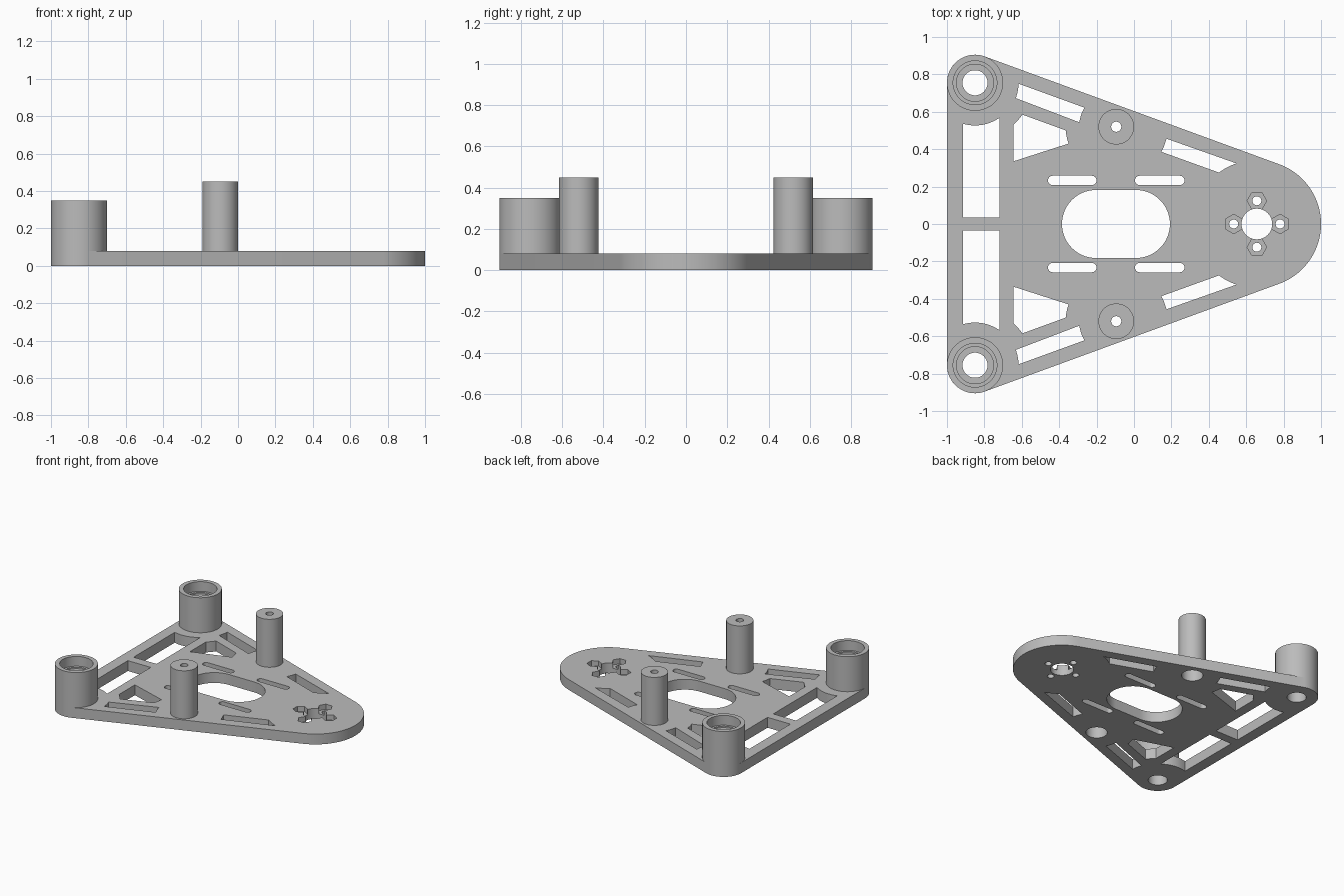
import bpy
import bmesh
from math import sin, cos, pi, atan2

cube = bpy.data.objects.get("Cube")
if cube:
    bpy.data.objects.remove(cube, do_unlink=True)

grey = bpy.data.materials.new("plain grey")
grey.use_nodes = True
grey.diffuse_color = (0.5, 0.5, 0.5, 1)
grey.node_tree.nodes["Principled BSDF"].inputs["Base Color"].default_value = (0.5, 0.5, 0.5, 1)

THICK = 0.08
CORNER = (-0.85, 0.755)
POST = (-0.095, 0.52)
NOSE = (0.657, 0)
SIDES = {"left": -1, "right": 1}  # filled below by y sign


def arc(c, r, a0, a1, n=24):
    """Points along an arc, both ends included."""
    return [(c[0] + r * cos(a0 + (a1 - a0) * i / n),
             c[1] + r * sin(a0 + (a1 - a0) * i / n)) for i in range(n + 1)]


def circle(c, r, n=48, start=0.0):
    return arc(c, r, start, start + 2 * pi, n)[:-1]


def slot(x0, x1, y, r, n=12):
    """Stadium outline between two x limits."""
    return (arc((x1 - r, y), r, -pi / 2, pi / 2, n)
            + arc((x0 + r, y), r, pi / 2, 3 * pi / 2, n))


def arc_between(c, p, q, n=6):
    """Shorter arc around c running from point p to point q."""
    a0, a1 = (atan2(k[1] - c[1], k[0] - c[0]) for k in (p, q))
    if a1 - a0 > pi:
        a1 -= 2 * pi
    if a1 - a0 < -pi:
        a1 += 2 * pi
    r = ((p[0] - c[0]) ** 2 + (p[1] - c[1]) ** 2) ** 0.5
    return arc(c, r, a0, a1, n)


def finish(name, bm):
    mesh = bpy.data.meshes.new(name)
    bm.to_mesh(mesh)
    bm.free()
    mesh.materials.append(grey)
    obj = bpy.data.objects.new(name, mesh)
    bpy.context.collection.objects.link(obj)
    return obj


def activate(obj):
    bpy.ops.object.select_all(action='DESELECT')
    obj.select_set(True)
    bpy.context.view_layer.objects.active = obj


def prism(name, points, z0, z1):
    bm = bmesh.new()
    low = [bm.verts.new((x, y, z0)) for x, y in points]
    high = [bm.verts.new((x, y, z1)) for x, y in points]
    bm.faces.new(low)
    bm.faces.new(high)
    for i in range(len(points)):
        j = (i + 1) % len(points)
        bm.faces.new((low[i], low[j], high[j], high[i]))
    bmesh.ops.recalc_face_normals(bm, faces=bm.faces)
    return finish(name, bm)


def lathe(name, c, profile, n=64):
    """Revolve an open (radius, z) profile around a vertical axis."""
    bm = bmesh.new()
    rings = [[bm.verts.new((x, y, z)) for x, y in circle(c, r, n)] for r, z in profile]
    for a, b in zip(rings, rings[1:]):
        for i in range(n):
            j = (i + 1) % n
            bm.faces.new((a[i], a[j], b[j], b[i]))
    obj = finish(name, bm)
    activate(obj)
    bpy.ops.object.shade_smooth_by_angle()
    return obj


def flip(points, s):
    return [(x, y * s) for x, y in points]


# Plate outline: rounded nose and two rounded rear corners
tilt = 1.219
outline = (arc((0.66, 0), 0.34, -tilt, tilt, 48)
           + arc(CORNER, 0.15, tilt, pi)
           + flip(arc(CORNER, 0.15, pi, tilt), -1))
plate = prism("base_plate", outline, 0, THICK)

# Through openings that repeat on both sides
rear_window = ([(-0.915, 0.035), (-0.72, 0.035)]
               + arc_between(CORNER, (-0.72, 0.567), (-0.915, 0.536)))
inner_window = ([(-0.645, 0.335)]
                + arc_between(POST, (-0.35, 0.43), (-0.367, 0.5))
                + arc_between(CORNER, (-0.597, 0.585), (-0.645, 0.53)))
edge_window = (arc_between(CORNER, (-0.632, 0.673), (-0.617, 0.75))
               + arc_between(POST, (-0.265, 0.622), (-0.288, 0.543)))
front_window = (arc_between(POST, (0.146, 0.386), (0.17, 0.457))
                + arc_between(NOSE, (0.548, 0.324), (0.457, 0.271)))
paired = [rear_window, inner_window, edge_window, front_window,
          slot(-0.46, -0.2, 0.233, 0.025), slot(0.005, 0.27, 0.233, 0.025),
          circle(CORNER, 0.067, 64), circle(POST, 0.075, 64)]

cuts = [(flip(p, s), -0.1) for p in paired for s in (1, -1)]
cuts.append((slot(-0.385, 0.192, 0, 0.182, 32), -0.1))
cuts.append((circle(NOSE, 0.082), -0.1))

# Four screw holes with hexagonal nut pockets around the nose hole
for k in range(4):
    a = k * pi / 2
    c = (NOSE[0] + 0.124 * cos(a), NOSE[1] + 0.124 * sin(a))
    cuts.append((circle(c, 0.052, 6, a + pi / 2), 0.04))
    cuts.append((circle(c, 0.024, 24), -0.1))

for points, z0 in cuts:
    cutter = prism("cutter", points, z0, 0.2)
    cutter.hide_render = True
    mod = plate.modifiers.new("opening", 'BOOLEAN')
    mod.operation = 'DIFFERENCE'
    mod.solver = 'EXACT'
    mod.object = cutter
    activate(plate)
    bpy.ops.object.modifier_apply(modifier=mod.name)
    bpy.data.objects.remove(cutter, do_unlink=True)
activate(plate)
bpy.ops.object.shade_smooth_by_angle()

# Stepped bearing housings on the rear corners, hollow standoffs along the edges
housing = [(0.15, THICK), (0.15, 0.35), (0.117, 0.35), (0.117, 0.275),
           (0.099, 0.275), (0.099, 0.264), (0.067, 0.264), (0.067, THICK)]
standoff = [(0.095, THICK), (0.095, 0.45), (0.027, 0.45), (0.027, 0.37),
            (0.075, 0.37), (0.075, THICK)]
for label, s in (("back", 1), ("front", -1)):
    lathe(label + "_bearing_housing", (CORNER[0], CORNER[1] * s), housing)
    lathe(label + "_standoff", (POST[0], POST[1] * s), standoff)
